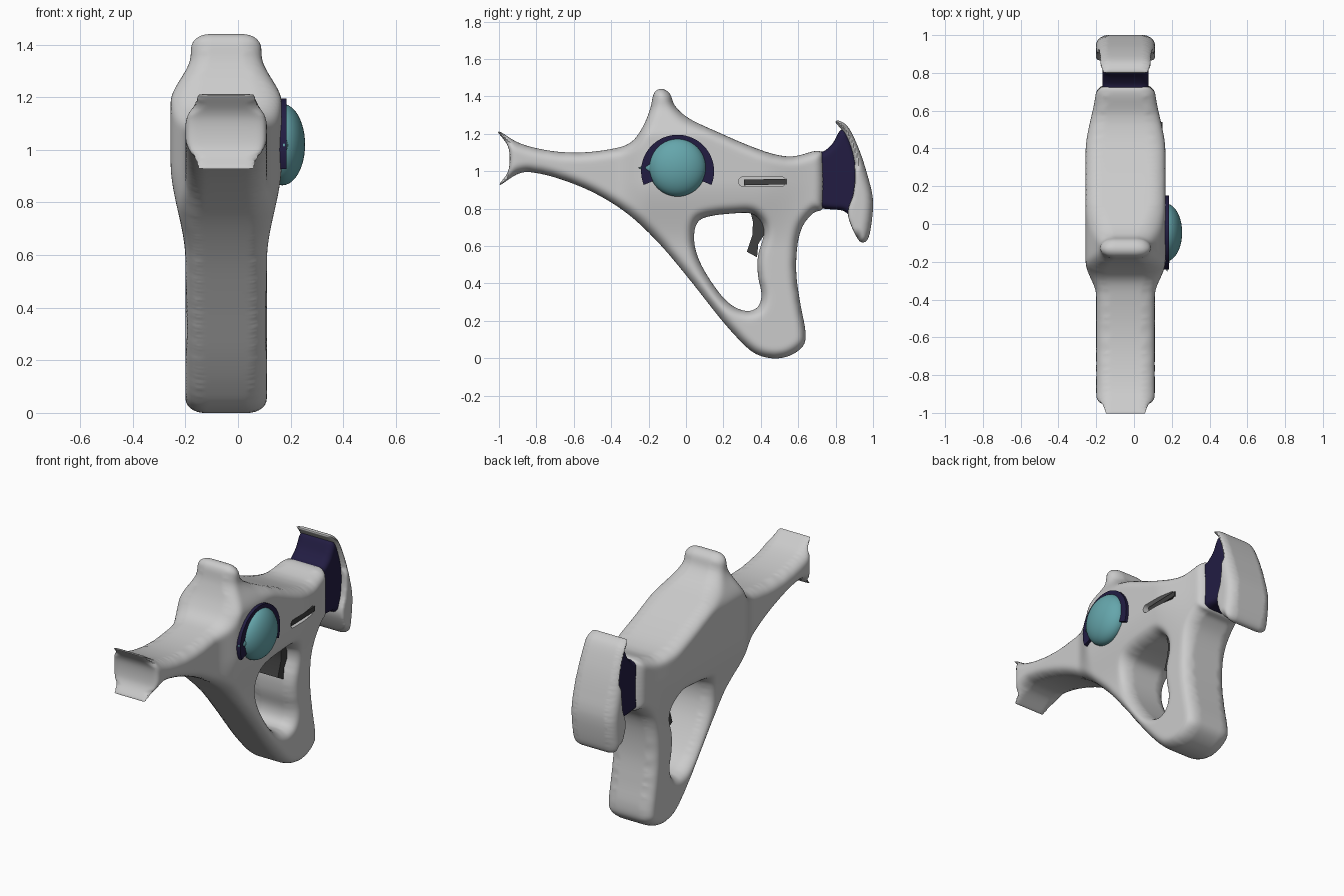
import bpy, bmesh
from math import sin, cos, radians, sqrt
from mathutils import Vector, kdtree

if "Cube" in bpy.data.objects:
    bpy.data.objects.remove(bpy.data.objects["Cube"])

CX = -0.045  # mid-plane of the body


def material(name, rgb):
    m = bpy.data.materials.new(name)
    m.diffuse_color = (*rgb, 1)
    m.use_nodes = True
    m.node_tree.nodes["Principled BSDF"].inputs["Base Color"].default_value = m.diffuse_color
    return m


TEAL = material("teal", (0.13, 0.38, 0.41))
NAVY = material("navy", (0.016, 0.012, 0.055))
DARK = material("dark_grey", (0.05, 0.05, 0.05))


def activate(ob):
    bpy.ops.object.select_all(action='DESELECT')
    ob.select_set(True)
    bpy.context.view_layer.objects.active = ob


def smooth_loop(pts, n=12):
    """Closed Catmull-Rom curve through the points."""
    out, k = [], len(pts)
    for i in range(k):
        a, b, c, d = (Vector(pts[(i + j) % k]) for j in (-1, 0, 1, 2))
        for s in range(n):
            t = s / n
            out.append(0.5 * (2 * b + (c - a) * t + (2 * a - 5 * b + 4 * c - d) * t * t
                              + (3 * b - a - 3 * c + d) * t ** 3))
    return out


def finish(ob, mat=None, angle=40):
    if mat:
        ob.data.materials.append(mat)
    activate(ob)
    bpy.ops.object.shade_smooth_by_angle(angle=radians(angle))
    return ob


def soften(ob, iterations):
    s = ob.modifiers.new("soften", 'SMOOTH')
    s.factor, s.iterations = 0.5, iterations
    activate(ob)
    bpy.ops.object.convert(target='MESH')
    return bpy.context.object


def slab(name, loops, half, x=CX, mat=None, voxel=0, soft=0, width=None, r=0, rim=None):
    """Extrude side-view (y, z) loops along x; with a voxel size, remesh it and round
    its edges by radius r along the rim points, with an optional width function."""
    cu = bpy.data.curves.new(name, 'CURVE')
    cu.dimensions, cu.fill_mode, cu.extrude = '2D', 'BOTH', half
    for loop in loops:
        sp = cu.splines.new('POLY')
        sp.points.add(len(loop) - 1)
        for p, q in zip(sp.points, loop):
            p.co = (q[0], q[1], 0, 1)
        sp.use_cyclic_u = True
    ob = bpy.data.objects.new(name, cu)
    bpy.context.collection.objects.link(ob)
    activate(ob)
    bpy.ops.object.convert(target='MESH')
    ob = bpy.context.object
    bm = bmesh.new()
    bm.from_mesh(ob.data)
    for v in bm.verts:
        v.co = (v.co.z, v.co.x, v.co.y)
    bmesh.ops.remove_doubles(bm, verts=bm.verts, dist=1e-5)
    bmesh.ops.recalc_face_normals(bm, faces=bm.faces)
    bm.to_mesh(ob.data)
    bm.free()
    if voxel:
        m = ob.modifiers.new("remesh", 'REMESH')
        m.mode, m.voxel_size = 'VOXEL', voxel
        ob = soften(ob, soft)
        edge = [p for p in sum(loops, []) if rim is None or rim(*p)]
        tree = kdtree.KDTree(len(edge))
        for i, p in enumerate(edge):
            tree.insert((0, p[0], p[1]), i)
        tree.balance()
        for v in ob.data.vertices:
            _, y, z = v.co
            w = width(y, z) if width else half
            d = min(r, max(0, tree.find((0, y, z))[2] - 0.003))
            v.co.x *= (w - r + sqrt(r * r - (r - d) ** 2)) / half
        ob = soften(ob, 4)
    for v in ob.data.vertices:
        v.co.x += x
    return finish(ob, mat)


def step(a, b, t):
    t = min(1, max(0, (t - a) / (b - a)))
    return t * t * (3 - 2 * t)


def body_width(y, z):
    bulge = step(-0.38, -0.2, y) * (1 - step(0.38, 0.74, y)) * step(0.58, 0.95, z)
    # narrow sight knob on top
    knob = (1 - step(0.12, 0.34, abs(y + 0.13))) * step(1.18, 1.36, z)
    return (0.155 + 0.056 * bulge) * (1 - 0.36 * knob)


# Body: muzzle, barrel, sight knob, grip and lower strut around a hand opening
outline = [(-1.01, 1.22), (-.89, 1.15), (-.73, 1.11), (-.57, 1.10), (-.41, 1.117), (-.30, 1.15),
           (-.235, 1.23), (-.19, 1.337), (-.172, 1.42), (-.13, 1.442), (-.084, 1.415), (-.06, 1.35),
           (.02, 1.28), (.18, 1.205), (.34, 1.136), (.475, 1.09), (.58, 1.08), (.70, 1.11),
           (.735, 1.08), (.735, .81), (.69, .786), (.625, .71), (.595, .60), (.59, .445),
           (.613, .283), (.638, .15), (.63, .07), (.555, .014), (.465, -.001), (.37, .025),
           (.29, .093), (.18, .217), (.02, .42), (-.14, .61), (-.30, .763), (-.46, .868),
           (-.62, .94), (-.78, .987), (-.89, .99), (-1.01, .915), (-.954, .99), (-.942, 1.07),
           (-.954, 1.14)]
opening = [(.06, .727), (.128, .76), (.26, .775), (.35, .775), (.405, .727), (.417, .66),
           (.385, .55), (.385, .44), (.405, .337), (.38, .268), (.315, .253), (.235, .29),
           (.155, .38), (.075, .513), (.043, .63)]
body = slab("body", [smooth_loop(outline), smooth_loop(opening)], 0.155, voxel=0.012, soft=14,
            width=body_width, r=0.052,
            rim=lambda y, z: not (y < -0.935 and abs(z - 1.07) < 0.3 - 0.13 * (y + 2) + 0.0
                                  and abs(z - 1.068) < 0.085))

# Slot cut into the right flank, with its slider
slot = [(yc + 0.025 * cos(radians(a)), 0.945 + 0.025 * sin(radians(a)))
        for yc, a0 in ((0.51, -90), (0.305, 90)) for a in range(a0, a0 + 181, 20)]
cutter = slab("slot_cutter", [slot], 0.1, x=0.2)
cutter.hide_render = True
b = body.modifiers.new("slot", 'BOOLEAN')
b.operation, b.solver, b.object = 'DIFFERENCE', 'EXACT', cutter
activate(body)
bpy.ops.object.convert(target='MESH')
bpy.data.objects.remove(cutter)
finish(bpy.context.object)
slab("slider", [[(.31, .925), (.54, .93), (.54, .96), (.31, .955)]], 0.03, x=0.12, mat=DARK)

# Trigger
slab("trigger", [[(.34, .80), (.358, .73), (.355, .66), (.325, .57), (.38, .54), (.386, .61),
                  (.43, .68), (.42, .80)]], 0.09, mat=DARK)

# Neck and curved shoulder pad (only the pad's back edge is rounded)
neck = [(.68, 1.08), (.735, 1.105), (.785, 1.15), (.83, 1.225), (.87, 1.19), (.92, 1.03),
        (.92, .88), (.89, .76), (.84, .79), (.74, .80), (.68, .82)]
slab("neck", [smooth_loop(neck)], 0.122, mat=NAVY, voxel=0.01, soft=6, r=0.025)
pad = [(.79, 1.275), (.86, 1.245), (.92, 1.13), (.97, .98), (1.0, .84), (.985, .68), (.96, .622),
       (.92, .635), (.865, .77), (.895, .88), (.903, 1.0), (.88, 1.12), (.84, 1.21)]
slab("shoulder_pad", [smooth_loop(pad)], 0.157, voxel=0.009, soft=12, r=0.055,
     rim=lambda y, z: z > 1.255 or z < 0.645 or y > 1.0 - 1.25 * max(0, z - 0.9) ** 1.7 - 0.06)

# Dial on the right side: dome, pointer and open ring
bpy.ops.mesh.primitive_uv_sphere_add(segments=48, ring_count=24, radius=1,
                                     location=(0.168, -0.045, 1.02))
dome = bpy.context.object
dome.name = "dial_dome"
dome.scale = (0.087, 0.153, 0.155)
finish(dome, TEAL)
bpy.ops.mesh.primitive_cone_add(vertices=24, radius1=0.035, depth=0.09,
                                location=(0.175, -0.21, 1.018), rotation=(radians(90), 0, 0))
bpy.context.object.name = "dial_pointer"
bpy.context.object.scale = (0.6, 1, 1)
finish(bpy.context.object, TEAL)
angles = [radians(-22 + 224 * i / 48) for i in range(49)]
ring = [(-.045 + r * cos(a), 1.0 + r * sin(a))
        for r, arc in ((0.195, angles), (0.14, angles[::-1])) for a in arc]
slab("dial_ring", [ring], 0.02, x=0.164, mat=NAVY)
